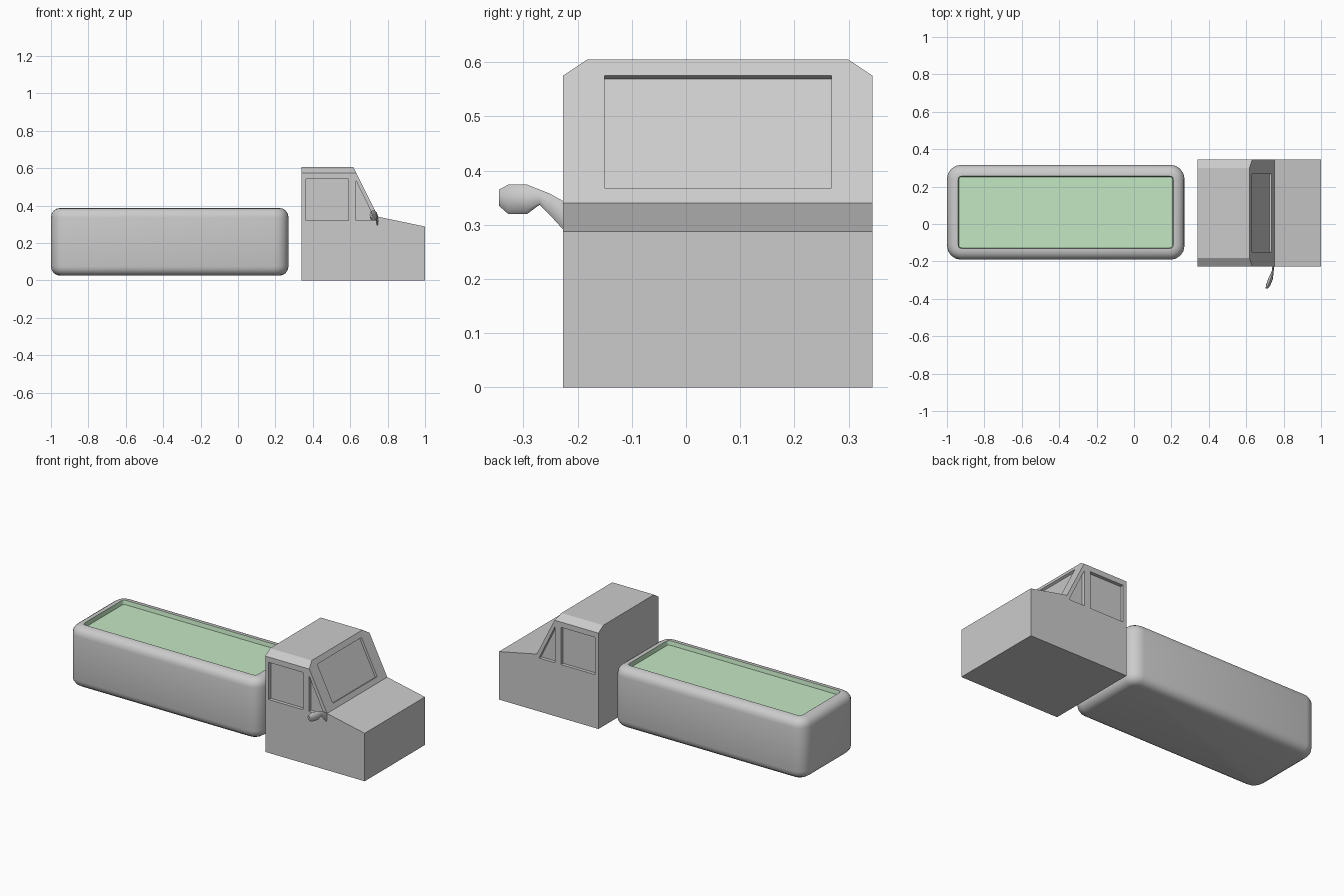
import bpy, bmesh, math
from mathutils import Vector

if "Cube" in bpy.data.objects:
    bpy.data.objects.remove(bpy.data.objects["Cube"])


def finish(bm, name, smooth=30):
    bmesh.ops.recalc_face_normals(bm, faces=bm.faces)
    me = bpy.data.meshes.new(name)
    bm.to_mesh(me)
    bm.free()
    ob = bpy.data.objects.new(name, me)
    bpy.context.collection.objects.link(ob)
    bpy.ops.object.select_all(action='DESELECT')
    ob.select_set(True)
    bpy.context.view_layer.objects.active = ob
    if smooth:
        bpy.ops.object.shade_smooth_by_angle(angle=math.radians(smooth))
    return ob


def prism(pts, y0, y1):
    """Side profile in x/z, extruded along y."""
    bm = bmesh.new()
    a = [bm.verts.new((x, y0, z)) for x, z in pts]
    b = [bm.verts.new((x, y1, z)) for x, z in pts]
    bm.faces.new(a)
    bm.faces.new(b[::-1])
    for i in range(len(pts)):
        j = (i + 1) % len(pts)
        bm.faces.new((a[i], b[i], b[j], a[j]))
    bmesh.ops.recalc_face_normals(bm, faces=bm.faces)
    return bm


# Cab body with chamfered roof edges
Y0, Y1 = -0.227, 0.344
bm = prism([(0.34, 0), (1, 0), (1, 0.288), (0.75, 0.34), (0.617, 0.605), (0.34, 0.605)], Y0, Y1)
for y, s in ((Y0, -1), (Y1, 1)):
    geom = bm.verts[:] + bm.edges[:] + bm.faces[:]
    bmesh.ops.bisect_plane(bm, geom=geom, plane_co=(0, y, 0.575),
                           plane_no=(0, s * 0.03, 0.045), clear_outer=True)
    bmesh.ops.holes_fill(bm, edges=[e for e in bm.edges if e.is_boundary])
cab = finish(bm, "cab", 0)

# Window recesses: two per side, plus the windscreen
cutters = []
door_window = [(0.363, 0.32), (0.59, 0.32), (0.59, 0.543), (0.363, 0.543)]
quarter_window = [(0.63, 0.32), (0.735, 0.32), (0.63, 0.535)]
for shape in (door_window, quarter_window):
    cutters.append(prism(shape, Y0 - 0.05, Y0 + 0.02))
    cutters.append(prism(shape, Y1 - 0.02, Y1 + 0.05))
low, high = Vector((0.736, 0.368)), Vector((0.632, 0.575))
n = Vector((0.265, 0.133)).normalized()
cutters.append(prism([low - n * 0.014, low + n * 0.02, high + n * 0.02, high - n * 0.014],
                     -0.15, 0.268))
for i, c in enumerate(cutters):
    cut = finish(c, f"window_cutter_{i}", 0)
    cut.hide_render = True
    cut.hide_set(True)
    mod = cab.modifiers.new("window", 'BOOLEAN')
    mod.operation = 'DIFFERENCE'
    mod.solver = 'EXACT'
    mod.object = cut

# Wing mirror lofted outward from the door: y, x, z, half thickness, half height
rings = [(-0.220, 0.746, 0.312, 0.005, 0.028), (-0.250, 0.742, 0.337, 0.005, 0.020),
         (-0.270, 0.737, 0.351, 0.008, 0.014), (-0.293, 0.730, 0.347, 0.013, 0.027),
         (-0.328, 0.717, 0.347, 0.012, 0.027), (-0.345, 0.710, 0.350, 0.006, 0.015)]
bm = bmesh.new()
loops = []
for y, x, z, rx, rz in rings:
    loops.append([bm.verts.new((x + rx * math.cos(k * math.tau / 8), y,
                                z + rz * math.sin(k * math.tau / 8))) for k in range(8)])
for a, b in zip(loops, loops[1:]):
    for k in range(8):
        m = (k + 1) % 8
        bm.faces.new((a[k], a[m], b[m], b[k]))
bm.faces.new(loops[0])
bm.faces.new(loops[-1])
finish(bm, "wing_mirror", 50)

# Rounded tub with a shallow green basin in the top
bm = bmesh.new()
bmesh.ops.create_cube(bm, size=1)
bmesh.ops.scale(bm, vec=(1.27, 0.507, 0.362), verts=bm.verts)
bmesh.ops.translate(bm, vec=(-0.365, 0.0625, 0.206), verts=bm.verts)
upright = [e for e in bm.edges if abs(e.verts[0].co.z - e.verts[1].co.z) > 0.1]
bmesh.ops.bevel(bm, geom=upright, offset=0.075, segments=4, profile=0.5, affect='EDGES')
flat = [e for e in bm.edges if abs(e.verts[0].co.z - e.verts[1].co.z) < 0.001]
bmesh.ops.bevel(bm, geom=flat, offset=0.05, segments=4, profile=0.5, affect='EDGES')
bm.normal_update()
top = max(bm.faces, key=lambda f: f.calc_center_median().z)
bmesh.ops.inset_region(bm, faces=[top], thickness=0.01)
walls = bmesh.ops.inset_region(bm, faces=[top], thickness=0.004, depth=-0.025)["faces"]
for f in walls + [top]:
    f.material_index = 1
tub = finish(bm, "tub", 40)
grey = bpy.data.materials.new("tub_grey")
grey.diffuse_color = (0.8, 0.8, 0.8, 1)
grey.use_nodes = True
grey.node_tree.nodes["Principled BSDF"].inputs["Base Color"].default_value = grey.diffuse_color
green = bpy.data.materials.new("basin_green")
green.diffuse_color = (0.55, 0.8, 0.55, 1)
green.use_nodes = True
green.node_tree.nodes["Principled BSDF"].inputs["Base Color"].default_value = green.diffuse_color
tub.data.materials.append(grey)
tub.data.materials.append(green)
